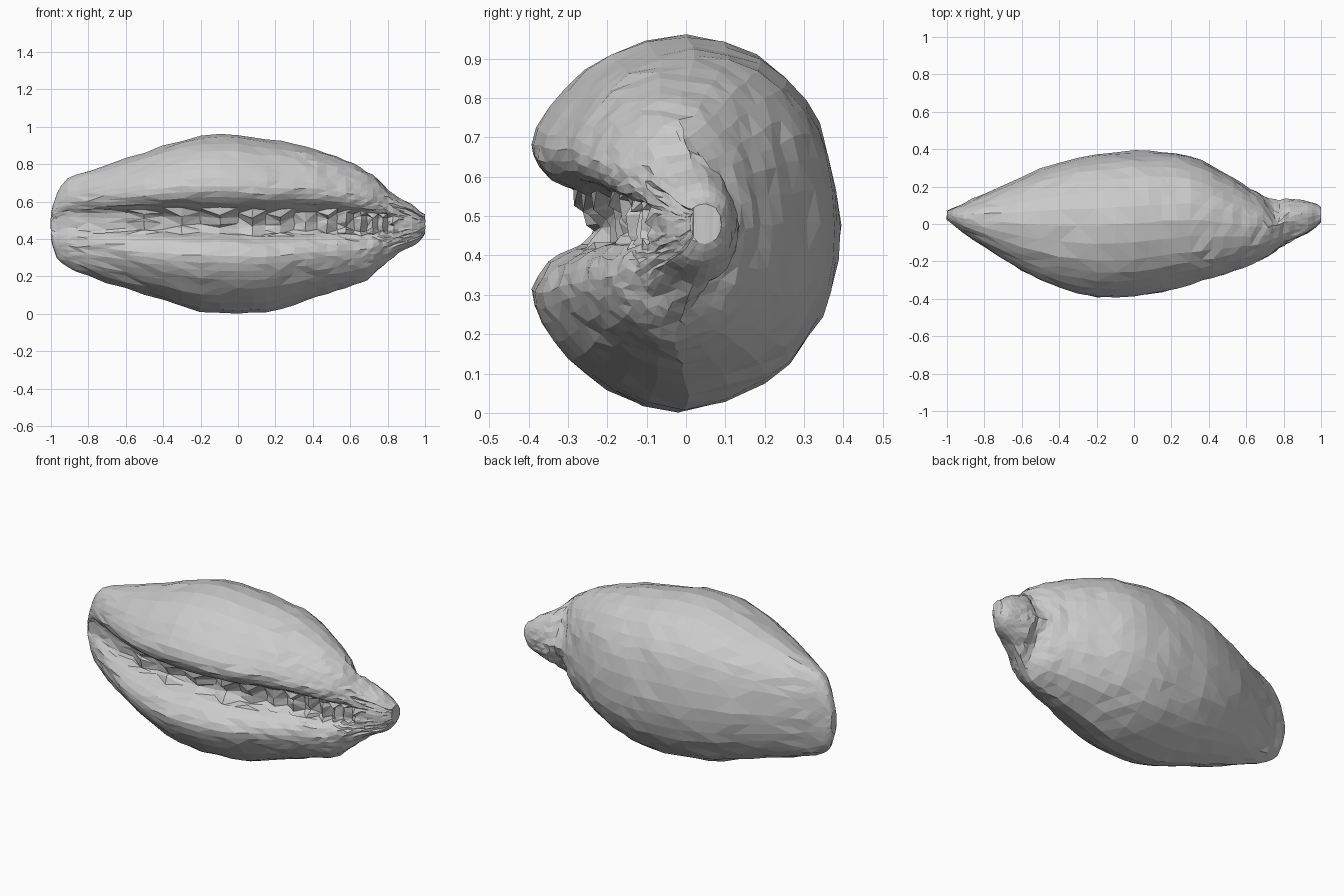
import bpy, bmesh, math, random
from mathutils import Vector

if "Cube" in bpy.data.objects:
    bpy.data.objects.remove(bpy.data.objects["Cube"])

random.seed(4)


def smooth(points, n, closed):
    """Catmull-Rom subdivision of a list of points."""
    pts = [Vector(p) for p in points]
    k = len(pts)
    get = (lambda i: pts[i % k]) if closed else (lambda i: pts[max(0, min(k - 1, i))])
    out = []
    for i in range(k if closed else k - 1):
        a, b, c, d = get(i - 1), get(i), get(i + 1), get(i + 2)
        for j in range(n):
            t = j / n
            out.append(0.5 * (2 * b + (c - a) * t + (2 * a - 5 * b + 4 * c - d) * t**2
                              + (3 * b - a - 3 * c + d) * t**3))
    if not closed:
        out.append(pts[-1])
    return out


# C-shaped cross-section (y, z in -1..1) with the mouth groove at the front
profile = [
    (1, 0), (.92, .4), (.77, .66), (.46, .9), (0, 1), (-.5, .9), (-.78, .72),
    (-.97, .51), (-1, .36), (-.88, .24), (-.72, .18), (-.6, .07), (-.58, -.06),
    (-.72, -.13), (-.9, -.21), (-1, -.36), (-.94, -.52), (-.77, -.71),
    (-.5, -.88), (-.05, -1), (.5, -.84), (.78, -.62), (.94, -.34)]

# Stations along the shell: x, front y, back y, bottom z, top z
extents = [
    (-1, .02, .07, .40, .54), (-.97, 0, .085, .30, .64), (-.91, -.05, .11, .25, .725),
    (-.8, -.12, .16, .20, .765), (-.6, -.245, .25, .135, .83), (-.4, -.34, .33, .07, .895),
    (-.2, -.388, .375, .012, .952), (0, -.385, .392, .002, .955), (.15, -.36, .388, .012, .93),
    (.3, -.32, .365, .05, .91), (.42, -.285, .31, .09, .88), (.53, -.25, .25, .125, .84),
    (.62, -.215, .19, .155, .80), (.69, -.185, .15, .18, .76), (.75, -.15, .13, .23, .72),
    (.80, -.12, .135, .28, .665), (.86, -.09, .13, .33, .62), (.93, -.05, .12, .36, .585),
    (.97, -.02, .11, .385, .55), (1, .01, .09, .43, .53)]

ring_shape = smooth(profile, 2, True)
bm = bmesh.new()
rings = []
for i, (x, yf, yb, zb, zt) in enumerate(smooth(extents, 2, False)):
    cy, hy, cz, hz = (yf + yb) / 2, (yb - yf) / 2, (zb + zt) / 2, (zt - zb) / 2
    tip_fill = max(0, min(1, (x - .72) / .2))
    ring = []
    for u, v in ring_shape:
        j = Vector([random.uniform(-.005, .005) for _ in range(3)])
        if abs(x) > .9:
            j *= .3
        groove = -.62 < x < .85 and -.69 < u < 0 and abs(v) < .16
        if u < -.4:
            # Keep the mouth wide towards the ends, and fill it on the spout
            v = math.copysign(min(1, abs(v)) ** (.55 + .45 * min(1, hz / .478)), v)
            u += (-math.sqrt(1 - v * v) - u) * tip_fill * (abs(v) < .7)
        p = Vector((x, cy + u * hy, cz + v * hz)) + j
        # Jagged teeth along the floor of the groove
        if groove:
            p.z += random.uniform(-.03, .01) if i % 2 else 0
            p.y += random.uniform(-.03, 0) if i % 2 else .02
        p.z = max(p.z, 0)
        ring.append(bm.verts.new(p))
    rings.append(ring)

# Skin the rings and close both tips
n = len(ring_shape)
for a, b in zip(rings, rings[1:]):
    for k in range(n):
        bm.faces.new((a[k], a[(k + 1) % n], b[(k + 1) % n], b[k]))
bm.faces.new(rings[0])
bm.faces.new(rings[-1])
bmesh.ops.triangulate(bm, faces=bm.faces[:])
bmesh.ops.recalc_face_normals(bm, faces=bm.faces[:])

# Sink the back shoulder into a valley where the spout leaves the body
for v in bm.verts:
    w = math.exp(-((v.co.x - .76) / .05) ** 2)
    if v.co.y > .02:
        v.co.y -= .05 * w * min(1, max(0, abs(v.co.z - .47) / .12))

mesh = bpy.data.meshes.new("shell")
bm.to_mesh(mesh)
bm.free()
shell = bpy.data.objects.new("shell", mesh)
bpy.context.collection.objects.link(shell)
